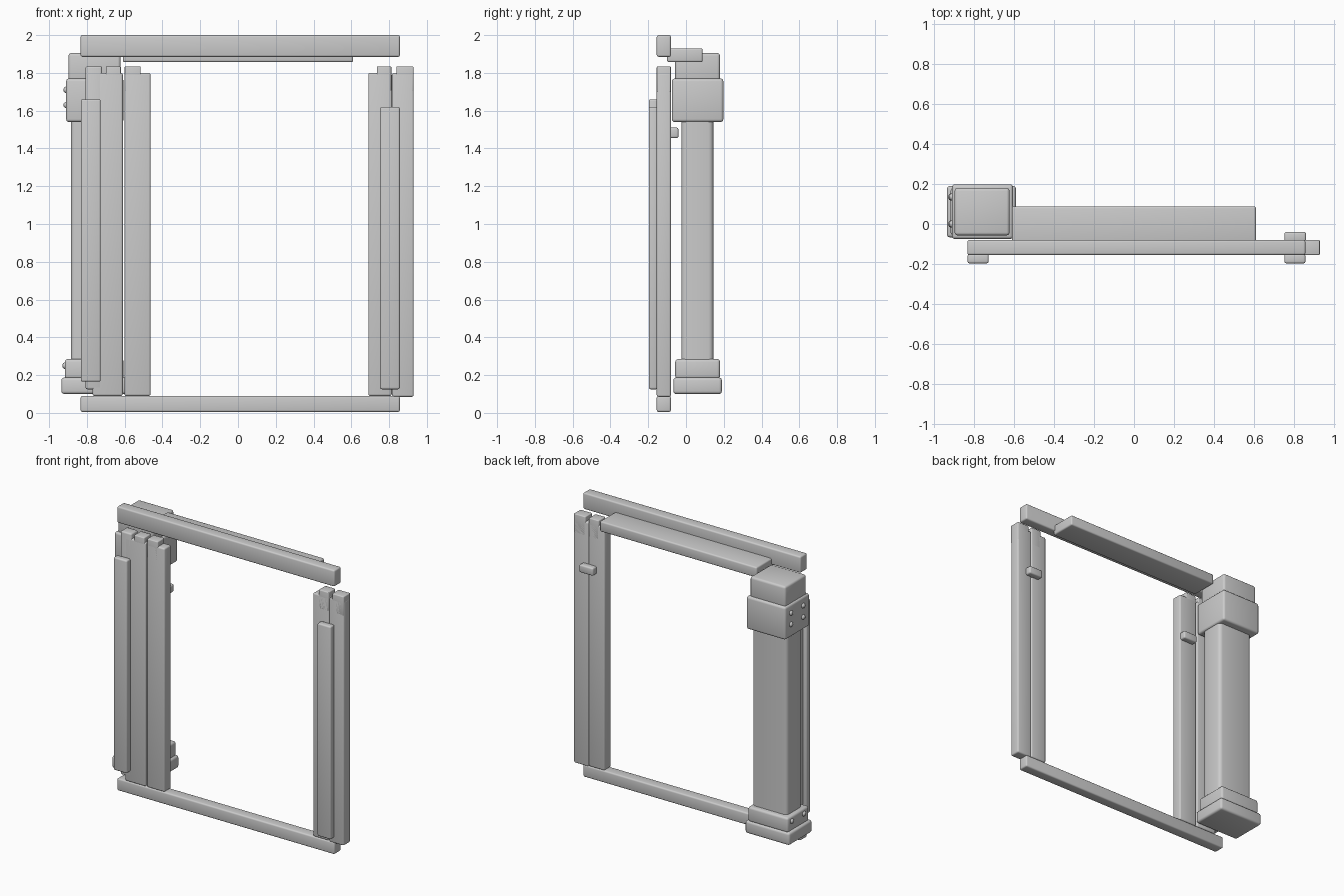
import bpy, bmesh, math
from mathutils import Matrix, Vector

cube = bpy.data.objects.get("Cube")
if cube:
    bpy.data.objects.remove(cube, do_unlink=True)

grey = bpy.data.materials.new("plain grey")
grey.use_nodes = True
grey.diffuse_color = (0.6, 0.6, 0.6, 1)
grey.node_tree.nodes["Principled BSDF"].inputs["Base Color"].default_value = (0.6, 0.6, 0.6, 1)


def finish(name, bm):
    mesh = bpy.data.meshes.new(name)
    bm.to_mesh(mesh)
    bm.free()
    mesh.materials.append(grey)
    obj = bpy.data.objects.new(name, mesh)
    bpy.context.collection.objects.link(obj)
    bpy.ops.object.select_all(action='DESELECT')
    obj.select_set(True)
    bpy.context.view_layer.objects.active = obj
    bpy.ops.object.shade_smooth_by_angle(angle=math.radians(35))
    return obj


def block(name, x, y, z, bevel=0.01, upright_only=False):
    """Rounded box from (min, max) pairs on each axis."""
    bm = bmesh.new()
    bmesh.ops.create_cube(bm, size=1)
    for v in bm.verts:
        v.co = Vector(r[1] if c > 0 else r[0] for c, r in zip(v.co, (x, y, z)))
    edges = [e for e in bm.edges if not upright_only
             or abs(e.verts[0].co.z - e.verts[1].co.z) > 0.01]
    bmesh.ops.bevel(bm, geom=edges, offset=bevel, segments=3, profile=0.5, affect='EDGES')
    return finish(name, bm)


def plank(name, x, tab_x, bottom):
    """Upright board with a raised tab at its top."""
    block(name, x, FRAME_Y, (bottom, 1.80))
    block(name + "_tab", tab_x, FRAME_Y, (1.70, 1.835), 0.006)


FRAME_Y = (-0.155, -0.08)
BEAM_X = (-0.833, 0.857)

# Frame beams and rear lintel
block("top_beam", BEAM_X, FRAME_Y, (1.885, 2.0))
block("bottom_beam", BEAM_X, FRAME_Y, (0.005, 0.09))
block("rear_lintel", (-0.61, 0.61), (-0.10, 0.088), (1.857, 1.93))

# Upright boards
block("left_outer_plank", (-0.807, -0.72), FRAME_Y, (0.125, 1.835))
plank("left_middle_plank", (-0.77, -0.61), (-0.70, -0.62), 0.09)
plank("left_inner_plank", (-0.602, -0.463), (-0.60, -0.515), 0.09)
plank("right_inner_plank", (0.69, 0.814), (0.735, 0.812), 0.09)
plank("right_outer_plank", (0.816, 0.93), (0.838, 0.929), 0.085)

# Front battens and rear clips
block("left_front_batten", (-0.832, -0.727), (-0.197, -0.15), (0.165, 1.66))
block("right_front_batten", (0.752, 0.857), (-0.197, -0.15), (0.125, 1.62))
block("left_rear_clip", (-0.575, -0.468), (-0.09, -0.04), (1.455, 1.51))
block("right_rear_clip", (0.752, 0.86), (-0.09, -0.04), (1.455, 1.51))

# Pillar
block("pillar_shaft", (-0.885, -0.615), (-0.025, 0.145), (0.24, 1.60), 0.025, True)
block("pillar_top", (-0.897, -0.622), (-0.057, 0.18), (1.74, 1.905), 0.015)
block("pillar_capital", (-0.91, -0.605), (-0.075, 0.198), (1.54, 1.77), 0.015)
block("pillar_collar", (-0.917, -0.605), (-0.057, 0.18), (0.18, 0.285), 0.015)
block("pillar_base", (-0.935, -0.59), (-0.067, 0.19), (0.10, 0.187), 0.015)

# Rivets on the outer side of the pillar
for label, x, heights in (("upper", -0.908, (1.63, 1.71)), ("lower", -0.914, (0.25,))):
    for z in heights:
        for y in (0.0, 0.135):
            bm = bmesh.new()
            bmesh.ops.create_uvsphere(bm, u_segments=12, v_segments=8, radius=1,
                                      matrix=Matrix.LocRotScale(Vector((x, y, z)), None,
                                                                Vector((0.016, 0.018, 0.018))))
            finish(label + "_rivet", bm)
